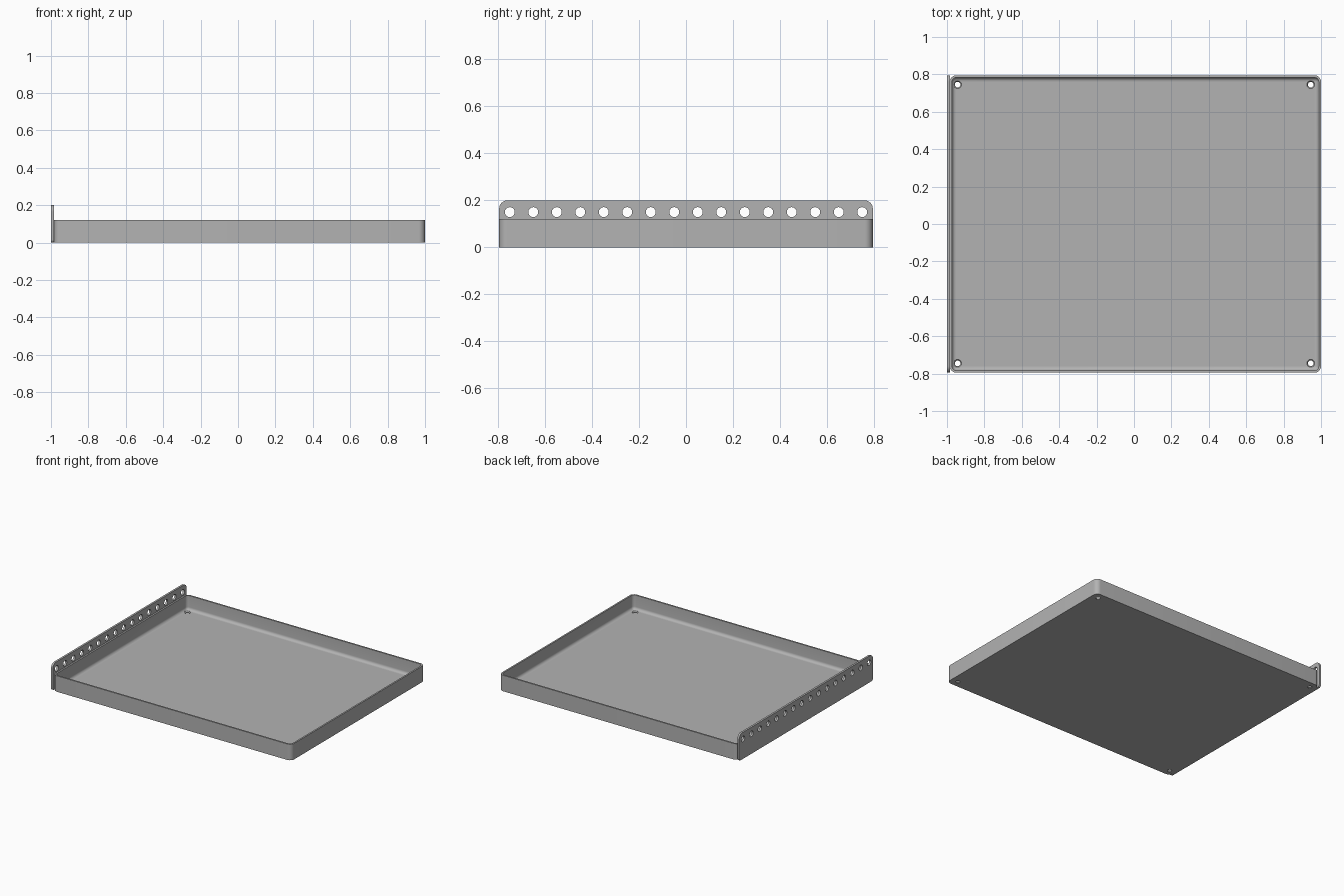
import bpy, bmesh, math
from mathutils import Matrix, Vector

if "Cube" in bpy.data.objects:
    bpy.data.objects.remove(bpy.data.objects["Cube"])

steel = bpy.data.materials.new("grey_steel")
steel.use_nodes = True
steel.diffuse_color = (0.45, 0.45, 0.45, 1)
steel.node_tree.nodes["Principled BSDF"].inputs["Base Color"].default_value = (0.45, 0.45, 0.45, 1)


def rounded_rect(u0, u1, v0, v1, radii, steps=8):
    """Outline points, counter-clockwise from the lower left corner."""
    corners = [(u0, v0, 1, 1), (u1, v0, -1, 1), (u1, v1, -1, -1), (u0, v1, 1, -1)]
    points = []
    for i, ((u, v, su, sv), r) in enumerate(zip(corners, radii)):
        for k in range(steps + 1):
            a = math.pi * (1 + i / 2 + k / steps / 2)
            points.append((u + su * r + r * math.cos(a), v + sv * r + r * math.sin(a)))
    return points


def loft(bm, rings):
    """Skin a list of equal point rings and cap both ends."""
    loops = [[bm.verts.new(p) for p in ring] for ring in rings]
    n = len(loops[0])
    for a, b in zip(loops, loops[1:]):
        for i in range(n):
            j = (i + 1) % n
            bm.faces.new((a[i], a[j], b[j], b[i]))
    bm.faces.new(loops[0][::-1])
    bm.faces.new(loops[-1])


def make_object(name, bm):
    bmesh.ops.recalc_face_normals(bm, faces=bm.faces)
    mesh = bpy.data.meshes.new(name)
    bm.to_mesh(mesh)
    bm.free()
    mesh.materials.append(steel)
    obj = bpy.data.objects.new(name, mesh)
    bpy.context.collection.objects.link(obj)
    return obj


def cut(obj, cutter_bm):
    cutter = make_object("hole_cutter", cutter_bm)
    cutter.hide_render = True
    mod = obj.modifiers.new("holes", "BOOLEAN")
    mod.object, mod.operation, mod.solver = cutter, "DIFFERENCE", "EXACT"
    bpy.ops.object.select_all(action="DESELECT")
    bpy.context.view_layer.objects.active = obj
    obj.select_set(True)
    bpy.ops.object.modifier_apply(modifier=mod.name)
    bpy.data.objects.remove(cutter)
    bpy.ops.object.shade_smooth_by_angle(angle=math.radians(30))


# Tray: outer wall, rim, inner wall, then a fillet down to the floor
LEFT, RIGHT, HALF_Y, WALL_TOP = -0.985, 1.0, 0.795, 0.12
WALL, FLOOR, FILLET, CORNER = 0.012, 0.012, 0.022, 0.035
profile = [(0, 0), (0, WALL_TOP), (WALL, WALL_TOP)]
for k in range(7):
    a = math.pi / 2 * k / 6
    profile.append((WALL + FILLET * (1 - math.cos(a)), FLOOR + FILLET * (1 - math.sin(a))))
bm = bmesh.new()
rings = []
for inset, z in profile:
    outline = rounded_rect(LEFT + inset, RIGHT - inset, -HALF_Y + inset, HALF_Y - inset,
                           [CORNER - inset] * 4)
    rings.append([(x, y, z) for x, y in outline])
loft(bm, rings)
tray = make_object("tray", bm)

# Countersunk screw holes in the floor corners
bm = bmesh.new()
for x in (-0.943, 0.945):
    for y in (-0.745, 0.745):
        rings = []
        for r, z in ((0.015, -0.02), (0.015, 0.004), (0.021, FLOOR), (0.021, 0.03)):
            rings.append([(x + r * math.cos(k * math.pi / 12), y + r * math.sin(k * math.pi / 12), z)
                          for k in range(24)])
        loft(bm, rings)
cut(tray, bm)

# Tall mounting plate on the right side, with rounded corners
bm = bmesh.new()
outline = rounded_rect(-HALF_Y, HALF_Y, 0, 0.2, [0.015, 0.015, 0.035, 0.035])
loft(bm, [[(x, y, z) for y, z in outline] for x in (-1.0, LEFT)])
plate = make_object("mounting_plate", bm)

# Row of round holes along the plate
bm = bmesh.new()
for i in range(16):
    spot = Vector((-0.99, -0.75 + 0.1 * i, 0.15))
    bmesh.ops.create_cone(bm, cap_ends=True, segments=32, radius1=0.021, radius2=0.021, depth=0.1,
                          matrix=Matrix.Translation(spot) @ Matrix.Rotation(math.pi / 2, 4, "Y"))
cut(plate, bm)
